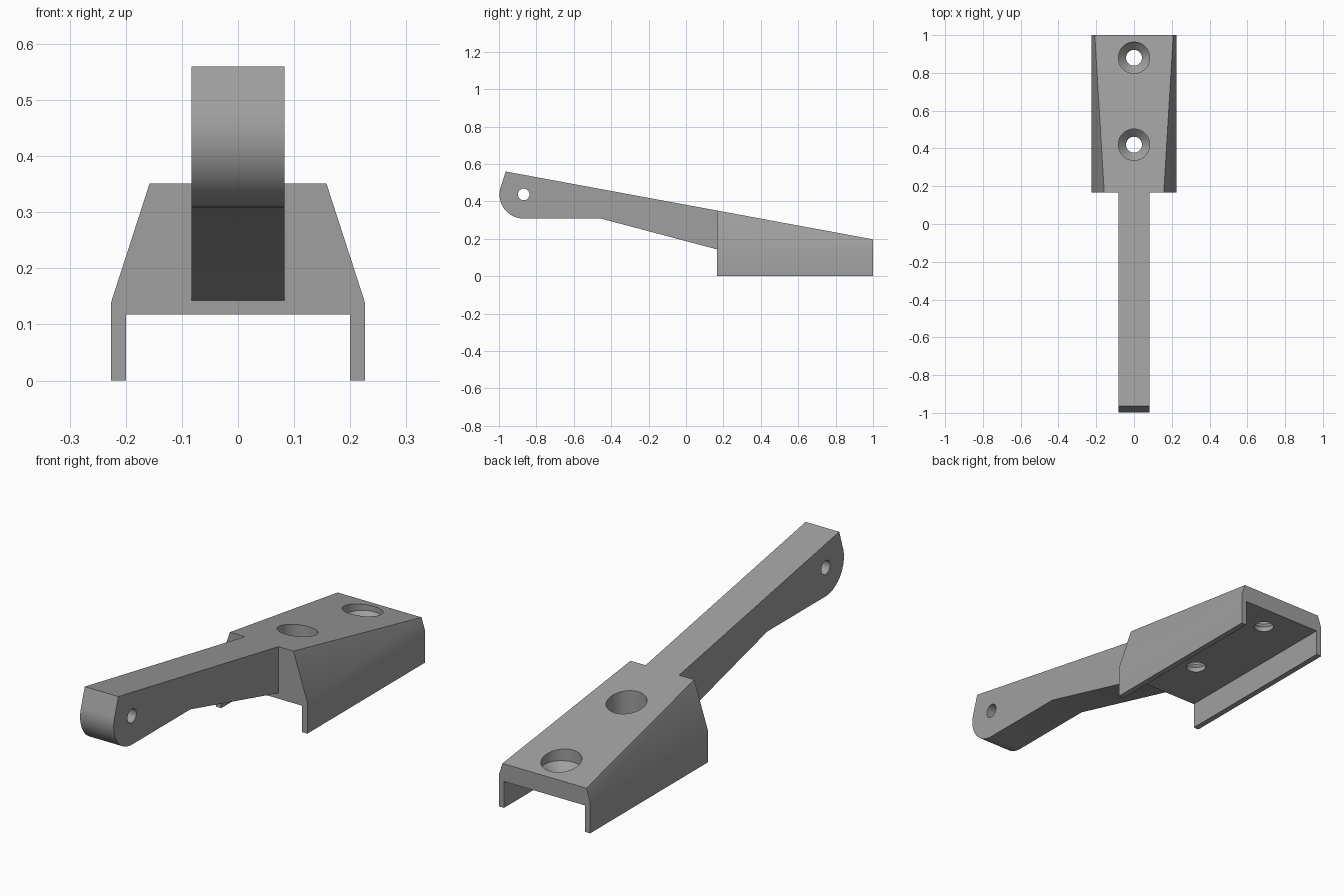
import bpy, bmesh, math

if "Cube" in bpy.data.objects:
    bpy.data.objects.remove(bpy.data.objects["Cube"])

grey = bpy.data.materials.new("plain grey")
grey.diffuse_color = (0.35, 0.35, 0.35, 1)
grey.use_nodes = True
grey.node_tree.nodes["Principled BSDF"].inputs["Base Color"].default_value = grey.diffuse_color

FRONT, BACK = 0.167, 1.0        # extent of the base along y


def top_z(y):
    """Height of the sloping top plane shared by arm and base."""
    return 0.197 + (1 - y) * 0.1847


def prism(name, start, end):
    """Solid between two matching outlines."""
    bm = bmesh.new()
    a = [bm.verts.new(p) for p in start]
    b = [bm.verts.new(p) for p in end]
    bm.faces.new(a)
    bm.faces.new(b[::-1])
    for i in range(len(a)):
        j = (i + 1) % len(a)
        bm.faces.new((a[j], a[i], b[i], b[j]))
    bmesh.ops.recalc_face_normals(bm, faces=bm.faces)
    mesh = bpy.data.meshes.new(name)
    bm.to_mesh(mesh)
    bm.free()
    obj = bpy.data.objects.new(name, mesh)
    bpy.context.collection.objects.link(obj)
    mesh.materials.append(grey)
    return obj


def lathe(name, profile, n=48):
    """Closed turned solid about z from (radius, height) pairs."""
    bm = bmesh.new()
    rings = [[bm.verts.new((r * math.cos(2 * math.pi * i / n),
                            r * math.sin(2 * math.pi * i / n), z))
              for i in range(n)] for r, z in profile]
    for lo, hi in zip(rings, rings[1:]):
        for i in range(n):
            j = (i + 1) % n
            bm.faces.new((lo[i], lo[j], hi[j], hi[i]))
    bm.faces.new(rings[0][::-1])
    bm.faces.new(rings[-1])
    mesh = bpy.data.meshes.new(name)
    bm.to_mesh(mesh)
    bm.free()
    obj = bpy.data.objects.new(name, mesh)
    bpy.context.collection.objects.link(obj)
    mesh.materials.append(grey)
    obj.hide_render = True
    return obj


def cut(obj, cutter):
    """Subtract the cutter, then remove it."""
    mod = obj.modifiers.new("hole", 'BOOLEAN')
    mod.operation, mod.solver, mod.object = 'DIFFERENCE', 'EXACT', cutter
    bpy.context.view_layer.objects.active = obj
    bpy.ops.object.modifier_apply(modifier=mod.name)
    bpy.data.objects.remove(cutter)


def smooth(obj):
    bpy.ops.object.select_all(action='DESELECT')
    obj.select_set(True)
    bpy.context.view_layer.objects.active = obj
    bpy.ops.object.shade_smooth_by_angle(angle=math.radians(30))


# Base: channel section whose flanks lean in up to the sloping top
def section(y):
    z = top_z(y)
    x = 0.226 - (z - 0.14) * 0.324
    half = [(x, z), (0.226, 0.14), (0.226, 0), (0.2, 0), (0.2, 0.118)]
    return [(px, y, pz) for px, pz in half] + \
           [(-px, y, pz) for px, pz in reversed(half)]


base = prism("base", section(FRONT), section(BACK))

# Countersunk screw holes
for y in (0.42, 0.88):
    screw = lathe("screw_cutter", [(0.042, 0), (0.042, 0.14), (0.083, 0.18), (0.083, 0.6)])
    screw.location = (0, y, 0)
    bpy.context.view_layer.update()
    cut(base, screw)
smooth(base)

# Arm: side profile with a rounded nose
cy, cz, r = -0.868, 0.437, 0.129
outline = [(FRONT, top_z(FRONT)), (-0.964, top_z(-0.964))]
for i in range(25):
    a = math.radians(160 + 110 * i / 24)
    outline.append((cy + r * math.cos(a), cz + r * math.sin(a)))
outline += [(-0.455, 0.308), (FRONT, 0.143)]
outline = [(max(y, -1), z) for y, z in outline]
arm = prism("arm", [(-0.083, y, z) for y, z in outline],
            [(0.083, y, z) for y, z in outline])

# Pivot pin hole across the nose
pin = lathe("pin_cutter", [(0.031, -0.3), (0.031, 0.3)], 32)
pin.rotation_euler = (0, math.pi / 2, 0)
pin.location = (0, cy, cz)
bpy.context.view_layer.update()
cut(arm, pin)
smooth(arm)
